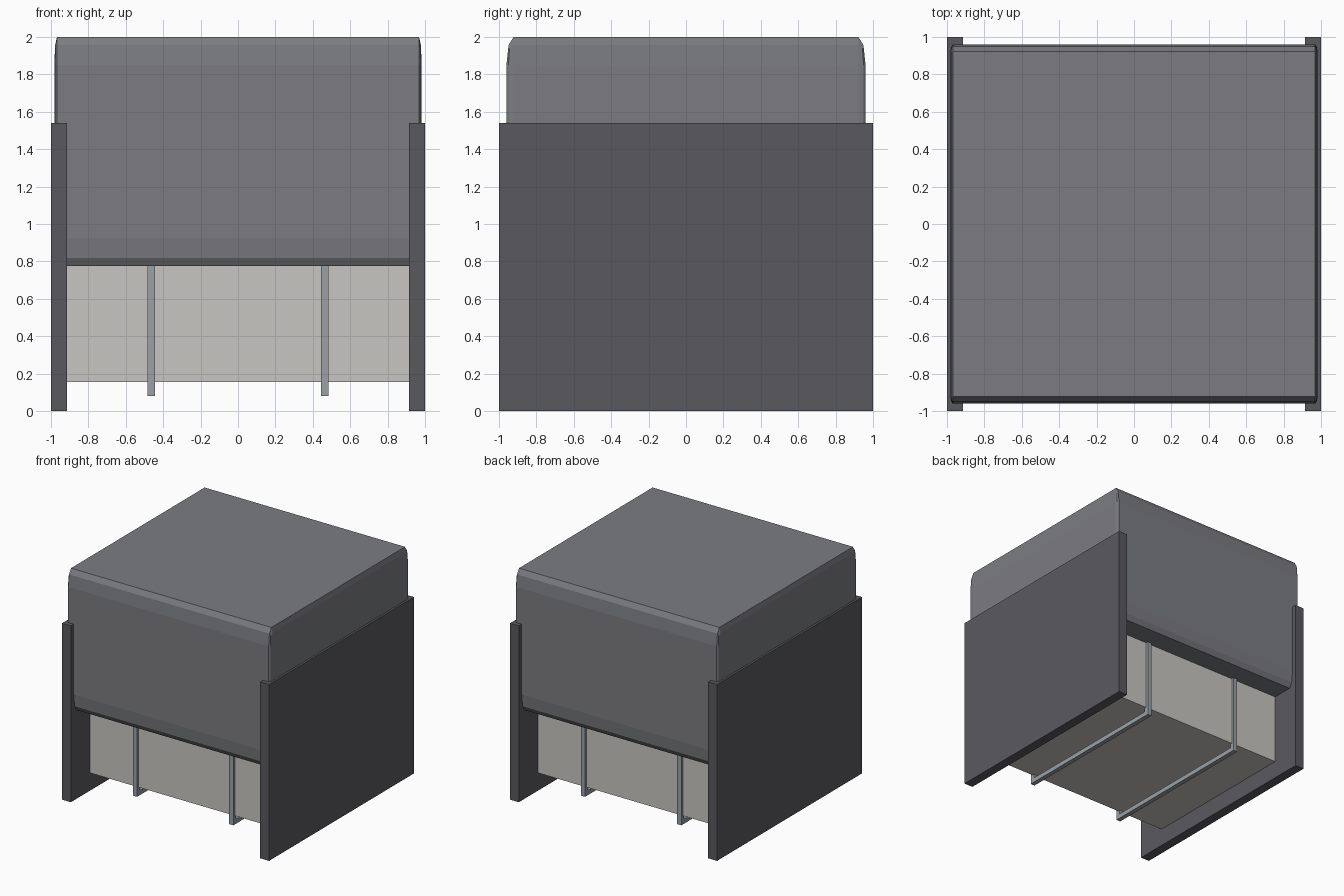
import bpy, bmesh
from mathutils import Matrix

if "Cube" in bpy.data.objects:
    bpy.data.objects.remove(bpy.data.objects["Cube"])


def material(name, rgb):
    m = bpy.data.materials.new(name)
    m.diffuse_color = (*rgb, 1.0)
    m.use_nodes = True
    m.node_tree.nodes["Principled BSDF"].inputs["Base Color"].default_value = m.diffuse_color
    return m


CUSHION = material("mid grey", (0.2, 0.203, 0.22))
PANEL = material("dark grey", (0.102, 0.1, 0.114))
DRAWER = material("warm light grey", (0.58, 0.565, 0.54))
METAL = material("steel grey", (0.33, 0.355, 0.385))


def box(name, lo, hi, mat, radii=None):
    """Box between two corners; radii gives a different edge rounding per axis."""
    r = radii or (1, 1, 1)
    size = [(b - a) / k for a, b, k in zip(lo, hi, r)]
    bm = bmesh.new()
    bmesh.ops.create_cube(bm, size=1)
    bmesh.ops.scale(bm, vec=size, verts=bm.verts)
    if radii:
        bmesh.ops.bevel(bm, geom=bm.edges[:], offset=1, segments=2, profile=0.5,
                        affect='EDGES')
        bmesh.ops.scale(bm, vec=r, verts=bm.verts)
    centre = [(a + b) / 2 for a, b in zip(lo, hi)]
    bm.transform(Matrix.Translation(centre))
    mesh = bpy.data.meshes.new(name)
    bm.to_mesh(mesh)
    bm.free()
    mesh.materials.append(mat)
    obj = bpy.data.objects.new(name, mesh)
    bpy.context.collection.objects.link(obj)
    return obj


# Thick cushion with faceted rounded edges
box("cushion", (-0.982, -0.96, 0.775), (0.982, 0.96, 2.0), CUSHION, (0.014, 0.038, 0.15))

# Storage box under the cushion
box("storage_box", (-0.915, -0.735, 0.155), (0.915, 0.735, 0.8), DRAWER)

for s, side in ((-1, "left"), (1, "right")):
    # Side panel
    x0, x1 = sorted((s * 0.915, s))
    box(side + "_panel", (x0, -1, 0), (x1, 1, 1.54), PANEL)
    # Metal support rail: two uprights and a bar below the box
    x0, x1 = s * 0.465 - 0.02, s * 0.465 + 0.02
    box(side + "_rail_bar", (x0, -0.757, 0.08), (x1, 0.757, 0.12), METAL)
    for t, end in ((-1, "front"), (1, "back")):
        y0, y1 = sorted((t * 0.717, t * 0.757))
        box(f"{side}_rail_{end}_upright", (x0, y0, 0.12), (x1, y1, 0.8), METAL)
